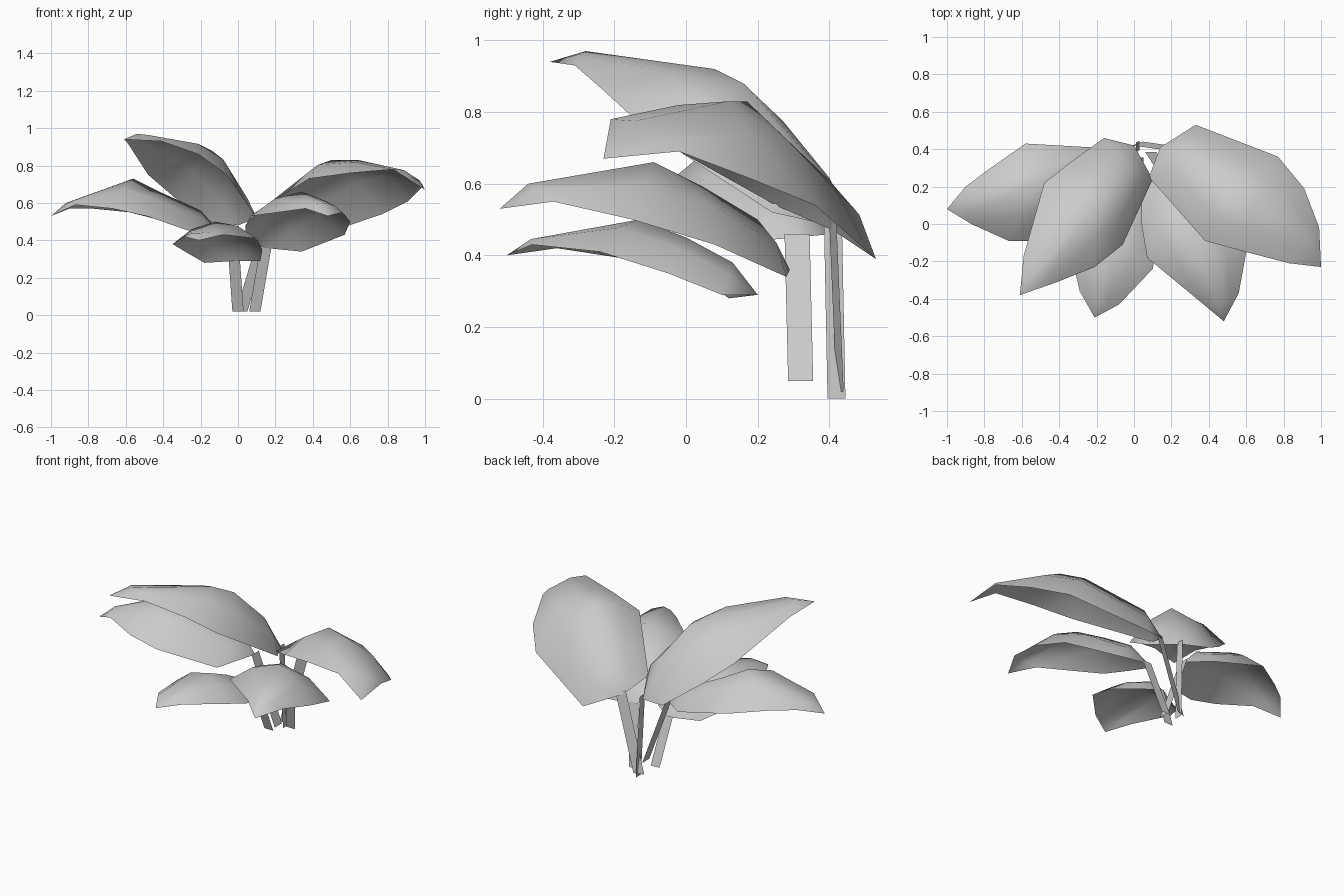
import bpy
import bmesh
from mathutils import Vector

default_cube = bpy.data.objects.get("Cube")
if default_cube:
    bpy.data.objects.remove(default_cube, do_unlink=True)


# One plain grey for the whole plant
def make_material(name, color):
    material = bpy.data.materials.new(name)
    material.use_nodes = True
    material.diffuse_color = color
    shader = material.node_tree.nodes["Principled BSDF"]
    shader.inputs["Base Color"].default_value = color
    shader.inputs["Roughness"].default_value = 0.8
    return material


plant_grey = make_material("plant grey", (0.6, 0.6, 0.6, 1))


def finish_object(name, bm, smooth):
    bmesh.ops.recalc_face_normals(bm, faces=bm.faces)
    # A sheet is open, so turn its average normal upwards
    if sum(face.normal.z * face.calc_area() for face in bm.faces) < 0:
        bmesh.ops.reverse_faces(bm, faces=bm.faces)
    for face in bm.faces:
        face.smooth = smooth
    mesh = bpy.data.meshes.new(name)
    bm.to_mesh(mesh)
    bm.free()
    mesh.materials.append(plant_grey)
    obj = bpy.data.objects.new(name, mesh)
    bpy.context.collection.objects.link(obj)
    return obj


def swollen_line(edge, rib, bulge):
    """Line halfway between edge and rib, pushed outwards to round the blade."""
    points = []
    for i, (e, r) in enumerate(zip(edge, rib)):
        before, after = rib[max(i - 1, 0)], rib[min(i + 1, len(rib) - 1)]
        normal = (after - before).cross(r - e).normalized()
        if normal.z < 0:
            normal.negate()
        points.append((e + r) / 2 + normal * bulge * (r - e).length)
    return points


def add_leaf(name, base, tip, edge_a, rib, edge_b, bulge=0.09):
    """Arched blade: two edges and a midrib that meet at the base and the tip."""
    edge_a, rib, edge_b = ([Vector(p) for p in line] for line in (edge_a, rib, edge_b))
    columns = [edge_a, swollen_line(edge_a, rib, bulge), rib,
               swollen_line(edge_b, rib, bulge), edge_b]
    bm = bmesh.new()
    grid = [[bm.verts.new(p) for p in column] for column in columns]
    base_vert, tip_vert = bm.verts.new(base), bm.verts.new(tip)
    for left, right in zip(grid, grid[1:]):
        bm.faces.new((base_vert, right[0], left[0]))
        for i in range(len(left) - 1):
            bm.faces.new((left[i], right[i], right[i + 1], left[i + 1]))
        bm.faces.new((left[-1], right[-1], tip_vert))
    return finish_object(name, bm, True)


def add_stalk(name, foot, top, half_width):
    """Flat ribbon from the ground to the base of a leaf."""
    foot, top, side = Vector(foot), Vector(top), Vector(half_width)
    bm = bmesh.new()
    corners = (foot - side, foot + side, top + side, top - side)
    bm.faces.new([bm.verts.new(p) for p in corners])
    return finish_object(name, bm, False)


# Leaves
add_leaf("right_leaf", base=(-.1, .31, .45), tip=(-1, .08, .53),
         edge_a=[(-.23, .41, .46), (-.58, .43, .55), (-.78, .29, .57), (-.9, .2, .57)],
         rib=[(-.2, .3, .56), (-.42, .25, .66), (-.56, .2, .73), (-.92, .12, .6)],
         edge_b=[(-.2, .08, .43), (-.49, -.09, .53), (-.67, -.09, .57), (-.87, 0, .59)])

add_leaf("tall_right_leaf", base=(0, .42, .48), tip=(-.61, -.38, .94),
         edge_a=[(-.16, .46, .5), (-.34, .33, .63), (-.48, .22, .75), (-.59, -.17, .92)],
         rib=[(-.03, .3, .7), (-.14, .16, .88), (-.24, .08, .92), (-.54, -.28, .97)],
         edge_b=[(.1, .24, .52), (-.06, -.11, .75), (-.21, -.23, .86), (-.41, -.31, .93)])

add_leaf("tall_left_leaf", base=(.14, .41, .47), tip=(1, -.23, .67),
         edge_a=[(.33, .53, .39), (.77, .36, .54), (.91, .19, .61), (.99, -.02, .69)],
         rib=[(.26, .4, .61), (.5, .17, .83), (.64, .12, .83), (.94, -.08, .74)],
         edge_b=[(.08, .25, .54), (.38, -.09, .73), (.6, -.15, .76), (.83, -.21, .78)])

add_leaf("front_left_leaf", base=(.14, .29, .36), tip=(.48, -.52, .53),
         edge_a=[(.34, .28, .34), (.57, .08, .43), (.6, -.15, .5), (.56, -.37, .55)],
         rib=[(.19, .2, .5), (.26, .05, .59), (.34, -.09, .66), (.46, -.44, .6)],
         edge_b=[(.04, .15, .43), (.04, 0, .48), (.07, -.18, .53), (.36, -.42, .57)])

add_leaf("front_right_leaf", base=(-.01, .2, .29), tip=(-.21, -.5, .4),
         edge_a=[(-.18, .12, .28), (-.3, .02, .35), (-.35, -.1, .38), (-.29, -.36, .42)],
         rib=[(-.03, .13, .38), (-.08, 0, .45), (-.12, -.13, .5), (-.2, -.43, .44)],
         edge_b=[(.12, .1, .29), (.13, -.05, .35), (.1, -.24, .41), (-.08, -.43, .43)])

# Stalks
add_stalk("right_stalk", (.05, .32, .05), (-.1, .31, .46), (0, .035, 0))
add_stalk("tall_right_stalk", (.03, .42, 0), (.01, .41, .5), (0, .025, 0))
add_stalk("tall_left_stalk", (.02, .43, .02), (.16, .41, .49), (.03, .01, 0))
add_stalk("front_left_stalk", (.09, .385, .02), (.15, .29, .37), (.03, 0, 0))
add_stalk("front_right_stalk", (0, .3, .02), (-.02, .2, .3), (.03, 0, 0))
